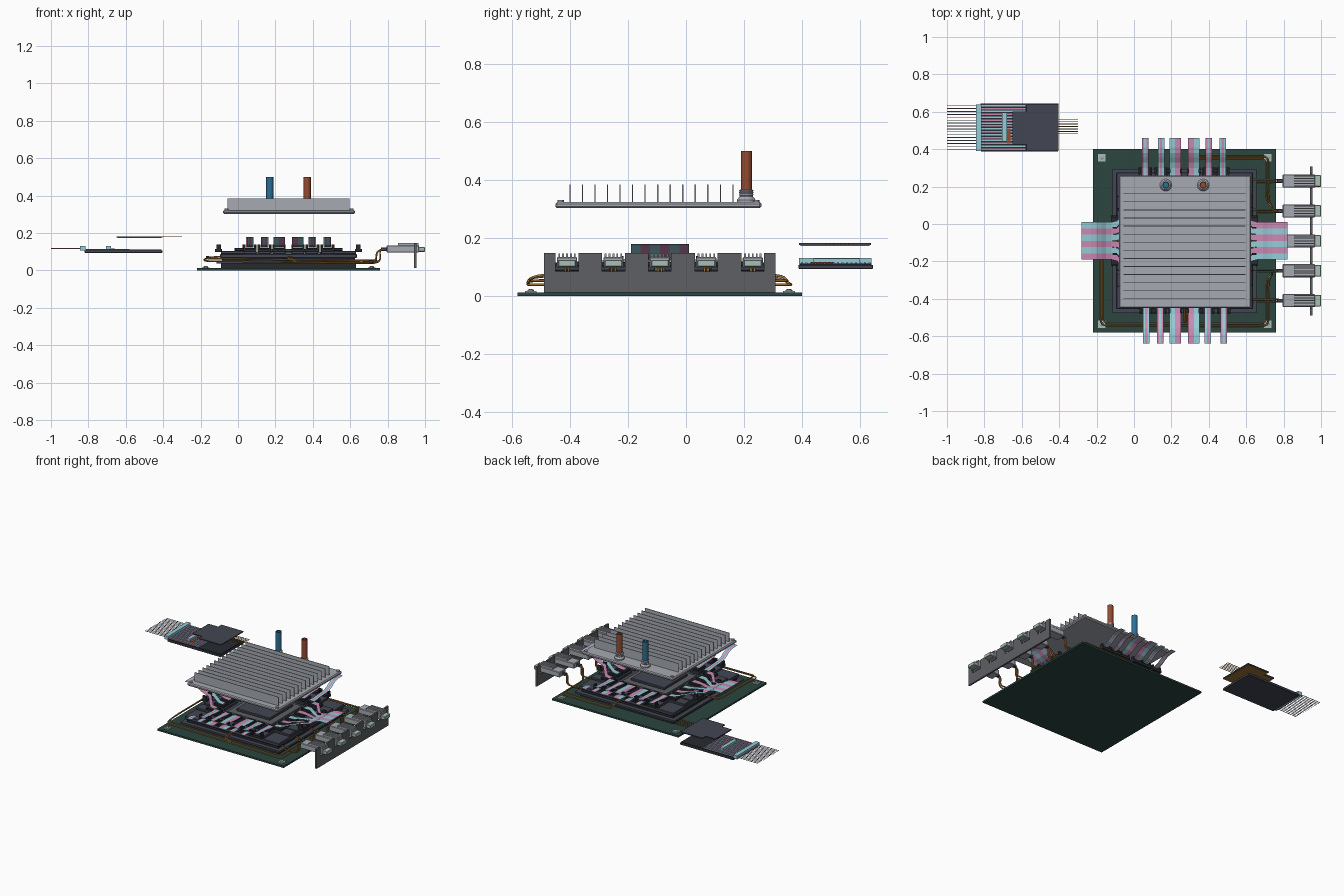
import bpy, bmesh, math
from mathutils import Vector

if "Cube" in bpy.data.objects:
    bpy.data.objects.remove(bpy.data.objects["Cube"])

CX, CY = 0.27, -0.09   # centre of the package


def mat(name, r, g, b):
    m = bpy.data.materials.new(name)
    m.diffuse_color = (r, g, b, 1)
    m.use_nodes = True
    m.node_tree.nodes["Principled BSDF"].inputs["Base Color"].default_value = m.diffuse_color
    return m


GREEN = mat("board_green", .025, .06, .05)
DARK = mat("dark_slate", .055, .06, .085)
BLACK = mat("near_black", .02, .023, .028)
STEEL = mat("steel", .11, .115, .125)
GREY = mat("aluminium", .38, .4, .44)
PINK = mat("pink", .6, .25, .45)
CYAN = mat("pale_blue", .3, .6, .68)
GOLD = mat("gold", .34, .17, .04)
RED = mat("hot_red", .3, .07, .03)
BLUE = mat("cold_blue", .025, .16, .29)
MINT = mat("mint", .4, .52, .47)


def finish(name, bm, m):
    me = bpy.data.meshes.new(name)
    bmesh.ops.recalc_face_normals(bm, faces=bm.faces)
    bm.to_mesh(me)
    bm.free()
    ob = bpy.data.objects.new(name, me)
    bpy.context.collection.objects.link(ob)
    me.materials.append(m)
    return ob


def place(k, u, t, z):
    """u = outward from the package, t = along the side, k = which side."""
    c, s = [(1, 0), (0, 1), (-1, 0), (0, -1)][k]
    return Vector((CX + c * u - s * t, CY + s * u + c * t, z))


def boxes(name, items, m, bevel=0, side=None):
    bm = bmesh.new()
    for a0, a1, b0, b1, z0, z1 in items:
        vs = []
        for z in (z0, z1):
            for a, b in ((a0, b0), (a1, b0), (a1, b1), (a0, b1)):
                vs.append(bm.verts.new((a, b, z) if side is None else place(side, a, b, z)))
        for f in ((0, 3, 2, 1), (4, 5, 6, 7), (0, 1, 5, 4), (1, 2, 6, 5), (2, 3, 7, 6), (3, 0, 4, 7)):
            bm.faces.new([vs[i] for i in f])
    ob = finish(name, bm, m)
    if bevel:
        md = ob.modifiers.new("bevel", 'BEVEL')
        md.width, md.segments = bevel, 1
    return ob


def square(name, h, z0, z1, m, bevel=0):
    return boxes(name, [(CX - h, CX + h, CY - h, CY + h, z0, z1)], m, bevel)


def lathe(name, x, y, profile, m, n=24):
    bm = bmesh.new()
    rings = [[bm.verts.new((x + r * math.cos(i * math.tau / n), y + r * math.sin(i * math.tau / n), z))
              for i in range(n)] for r, z in profile]
    for a, b in zip(rings, rings[1:]):
        for i in range(n):
            bm.faces.new((a[i], a[(i + 1) % n], b[(i + 1) % n], b[i]))
    bm.faces.new(rings[0])
    bm.faces.new(rings[-1])
    ob = finish(name, bm, m)
    bpy.context.view_layer.objects.active = ob
    ob.select_set(True)
    bpy.ops.object.shade_smooth_by_angle()
    ob.select_set(False)


def cable(name, paths, r, m, kind='BEZIER'):
    cu = bpy.data.curves.new(name, 'CURVE')
    cu.dimensions, cu.bevel_depth, cu.bevel_resolution, cu.resolution_u = '3D', r, 1, 5
    cu.use_fill_caps = True
    for pts in paths:
        if kind == 'BEZIER':
            sp = cu.splines.new('NURBS')
            sp.points.add(len(pts) - 1)
            sp.use_endpoint_u, sp.order_u = True, 3
        else:
            sp = cu.splines.new('POLY')
            sp.points.add(len(pts) - 1)
        for p, c in zip(sp.points, pts):
            p.co = (*c, 1)
    ob = bpy.data.objects.new(name, cu)
    bpy.context.collection.objects.link(ob)
    cu.materials.append(m)


# main board with corner pads
boxes("main_board", [(-.22, .76, -.58, .40, 0, .012)], GREEN)
corners = [(x, y) for x in (-.172, .715) for y in (-.535, .355)]
boxes("corner_pads", [(x - .02, x + .02, y - .02, y + .02, .012, .017) for x, y in corners], MINT)
for x, y in corners:
    lathe("corner_screw", x, y, [(.012, .017), (.012, .021), (.006, .024)], GREY, 12)

# stacked package layers
square("socket", .36, .012, .036, BLACK)
square("lower_substrate", .385, .036, .048, DARK)
square("interposer", .355, .048, .066, BLACK)
square("upper_substrate", .365, .066, .088, DARK, .003)
square("processor_base", .17, .088, .098, STEEL)
square("processor_die", .13, .098, .115, DARK, .003)

# optical engines and their ribbons on the four sides
TS = [-.205, -.13, -.05, .05, .125, .21]
PROF = [(.23, .122), (.27, .124), (.31, .126), (.36, .128), (.39, .132), (.42, .143),
        (.445, .16), (.47, .173), (.50, .179), (.55, .18)]
for k in range(4):
    long_side = k in (1, 3)
    boxes("engine_bases", [(.2, .362, t - .034, t + .034, .088, .103) for t in TS], DARK, .002, k)
    boxes("engine_lids", [(.21, .29, t - .027, t + .027, .103, .12) for t in TS], BLACK, .003, k)
    clip_t = TS if long_side else [-.1, .1]
    boxes("ribbon_clips", [(.355, .392, t - .035, t + .035, .1, .116) for t in clip_t]
          + [(.362, .386, t + s * .03 - .005, t + s * .03 + .005, .116, .139) for t in clip_t for s in (-1, 1)],
          BLACK, 0, k)
    bms = {"pink": bmesh.new(), "blue": bmesh.new()}
    for i, t in enumerate(TS):
        if long_side:
            w = .062 if i in (2, 3) else .036
            end, n = t, 4 if i in (2, 3) else 3
        else:
            end, w, n = -.0835 + i * .0334, .0334, 2
        for j in range(n):
            off = (j + .5) / n * w - w / 2
            bm = bms["pink" if (j // (2 if n == 4 else 1) + i) % 2 else "blue"]
            if not long_side:
                bm = bms["pink" if i % 2 else "blue"]
            prev = None
            for u, z in PROF:
                f = min(1, max(0, (u - .25) / .13))
                c = t + (end - t) * f * f * (3 - 2 * f) + off
                row = [bm.verts.new(place(k, u, c + s * w / n / 2, z)) for s in (-1, 1)]
                if prev:
                    bm.faces.new((prev[0], row[0], row[1], prev[1]))
                prev = row
    for c, bm in bms.items():
        finish(c + "_ribbons", bm, PINK if c == "pink" else CYAN)

# heat sink: plate, fins, corner screws
boxes("cooler_plate", [(-.08, .625, -.45, .26, .303, .324)], GREY, .006)
boxes("cooler_fins", [(-.055, .595, -.402 + i * .0432, -.398 + i * .0432, .322, .385) for i in range(14)], GREY)
for x in (-.062, .607):
    for y in (-.432, .242):
        lathe("cooler_screw", x, y, [(.011, .323), (.011, .331)], GREY, 12)

# coolant hoses with flanged fittings
for x, m, nm in ((.17, BLUE, "cold"), (.37, RED, "hot")):
    lathe(nm + "_fitting", x, .208, [(.032, .323), (.032, .332), (.023, .343), (.023, .347), (.025, .349),
                                    (.023, .353), (.025, .357), (.023, .361), (.025, .365), (.019, .368)], GREY)
    lathe(nm + "_hose", x, .208, [(.019, .345), (.019, .5), (.013, .5), (.013, .48)], m)

# front panel: full-height posts with lower sills under each port
PORTS = [-.41 + .16 * i for i in range(5)]
edges = [-.49] + [p + s * .039 for p in PORTS for s in (-1, 1)] + [.308]
panel = [(.942, .954, edges[i], edges[i + 1], .012, .148) for i in range(0, 12, 2)]
panel += [(.942, .954, p - .039, p + .039, .012, .085) for p in PORTS]
boxes("front_panel", panel, STEEL)

# pluggable light sources
boxes("plug_bodies", [(.795, .968, p - .035, p + .035, .097, .134) for p in PORTS], GREY, .003)
boxes("plug_fins", [(.855, .965, p + d - .003, p + d + .003, .132, .147)
                    for p in PORTS for d in (-.027, -.0135, 0, .0135, .027)], GREY)
boxes("plug_handles", [(.966, 1, p - .031, p + .031, .1, .125) for p in PORTS], MINT, .003)
boxes("plug_boots", [(.765, .797, p - .01, p + .01, .105, .123) for p in PORTS], DARK, .002)

# fibre cables from plugs to the package, and long runs around it
runs = []
for p in PORTS:
    for d in (-.006, .006):
        runs.append([(.775, p + d, .114), (.755, p + d, .112), (.765, p + d, .05), (.72, p + d, .042 + d),
                     (.65, p + d, .045 + d), (.6, p + d, .057)])
for d in (0, .013):
    z = .04 + d
    runs.append([(.775, .07, .112), (.74, .07, .11), (.74, .09, z), (.717 - d, .12, z), (.717 - d, .3, z),
                 (.717 - d, .362 - d, z), (.65, .362 - d, z), (.38, .362 - d, z), (.33, .362 - d, z),
                 (.32, .33, z + .02), (.32, .25, .075)])
    runs.append([(.775, -.25, .112), (.74, -.25, .11), (.74, -.27, z), (.717 - d, -.3, z), (.717 - d, -.48, z),
                 (.717 - d, -.545 + d, z), (.65, -.545 + d, z), (-.1, -.545 + d, z + .01),
                 (-.18 + d, -.545 + d, z + .01), (-.18 + d, -.45, z + .02), (-.18 + d, -.2, z + .02),
                 (-.18 + d, -.12, z + .02), (-.14, -.09, .07), (-.08, -.09, .075)])
    runs.append([(.27 + d, -.42, .075), (.27 + d, -.5, .075), (.27 + d, -.54, .06), (.33, -.543, z)])
cable("fibre_cables", runs, .0045, GOLD)

# separate exploded engine: base with fibre block and guides
boxes("detail_base", [(-.82, -.405, .388, .645, .094, .108)], DARK, .002)
boxes("detail_base_step", [(-.815, -.41, .393, .64, .108, .113)], BLACK)
boxes("fibre_block", [(-.845, -.815, .39, .64, .106, .131)], CYAN)
boxes("bridge_block", [(-.705, -.68, .44, .597, .112, .13)], CYAN)
boxes("laser_strip", [(-.678, -.66, .43, .51, .112, .118)], RED)
YS = [.4 + i * .0155 for i in range(16)]
for c, m, o in (("pink", PINK, 0), ("blue", CYAN, 1)):
    boxes(c + "_guides", [(-.815, -.58, y - .004, y + .004, .112, .116) for y in YS[o::2]], m)
    cable(c + "_fibres", [[(-1, y, .117), (-.82, y, .117)] for y in YS[o::2]], .0022, m, 'POLY')

# raised control chip with tongue and contact wires
boxes("control_chip", [(-.575, -.405, .39, .638, .176, .183), (-.65, -.575, .425, .602, .176, .183)], DARK)
boxes("control_chip_underside", [(-.57, -.41, .395, .633, .173, .176), (-.645, -.57, .43, .597, .173, .176)], GOLD)
cable("contact_wires", [[(-.42, .482 + i * .013, .18), (-.3, .482 + i * .013, .18)] for i in range(7)],
      .002, GOLD, 'POLY')
